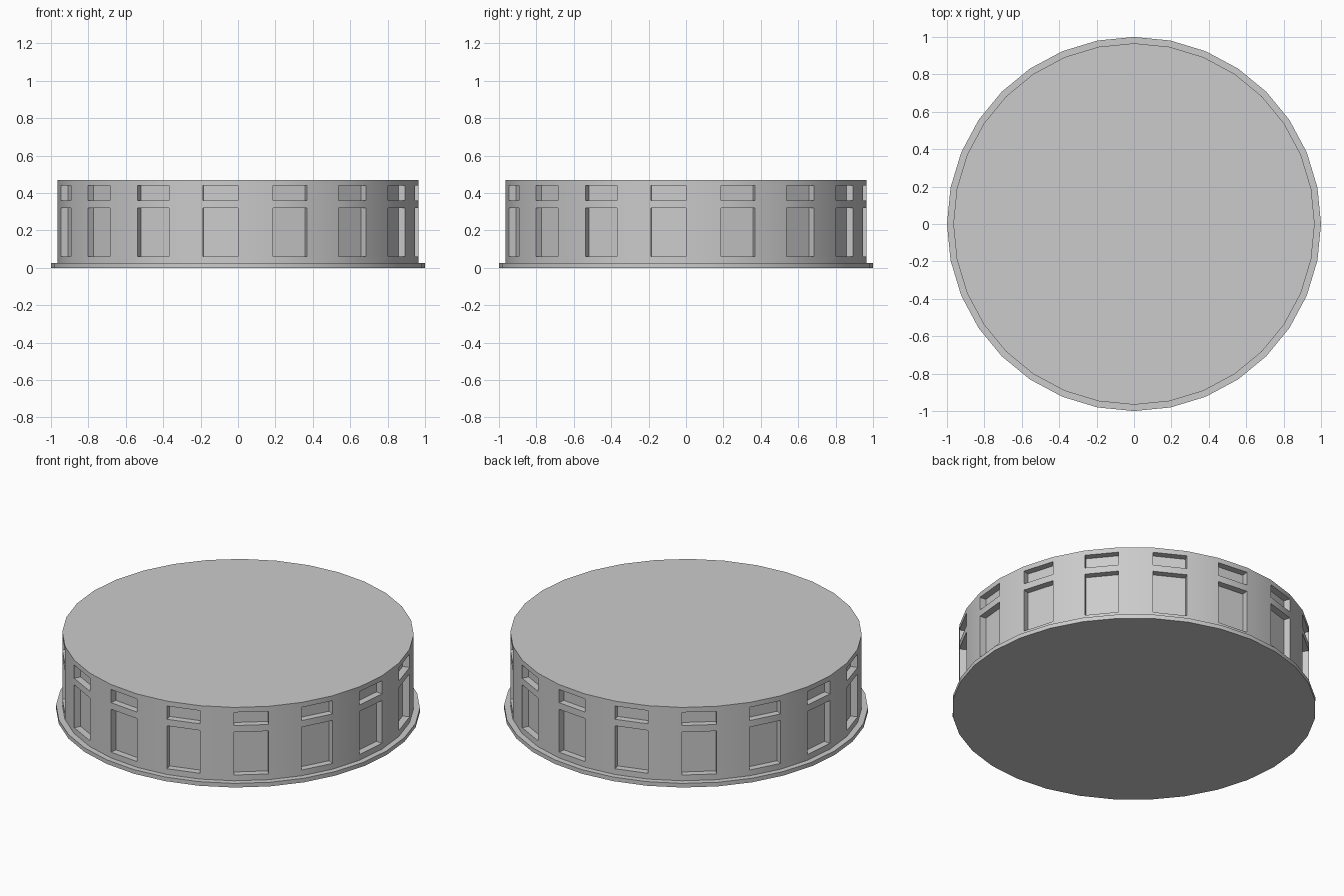
import bpy, bmesh
from math import cos, sin, tau

if "Cube" in bpy.data.objects:
    bpy.data.objects.remove(bpy.data.objects["Cube"])

SIDES = 32


def ring_solid(name, profile, recess=None):
    """Closed round solid from (radius, z) rings; recess(band, side) picks window faces."""
    bm = bmesh.new()
    rings = [[bm.verts.new((r * cos(tau * i / SIDES), r * sin(tau * i / SIDES), z))
              for i in range(SIDES)] for r, z in profile]
    windows = []
    for b in range(len(rings) - 1):
        lo, hi = rings[b], rings[b + 1]
        for i in range(SIDES):
            j = (i + 1) % SIDES
            face = bm.faces.new((lo[i], lo[j], hi[j], hi[i]))
            if recess and recess(b, i):
                windows.append(face)
    bm.faces.new(rings[0][::-1])
    bm.faces.new(rings[-1])
    bm.normal_update()
    # push the window facets straight inwards
    if windows:
        bmesh.ops.inset_individual(bm, faces=windows, thickness=0.0, depth=-0.04,
                                   use_even_offset=False)
    mesh = bpy.data.meshes.new(name)
    bm.to_mesh(mesh)
    bm.free()
    obj = bpy.data.objects.new(name, mesh)
    bpy.context.collection.objects.link(obj)
    bpy.ops.object.select_all(action='DESELECT')
    obj.select_set(True)
    bpy.context.view_layer.objects.active = obj
    bpy.ops.object.shade_smooth_by_angle(angle=0.52)
    return obj


# flat base plate, and the narrower wall standing on it
R = 0.966
levels = (0.025, 0.06, 0.32, 0.36, 0.44, 0.47)
ring_solid("base_plate", [(1.0, 0.0), (1.0, 0.025)])
# tall and short window rows on every second facet
ring_solid("windowed_wall", [(R, z) for z in levels],
           lambda band, side: band in (1, 3) and side % 2 == 1)
